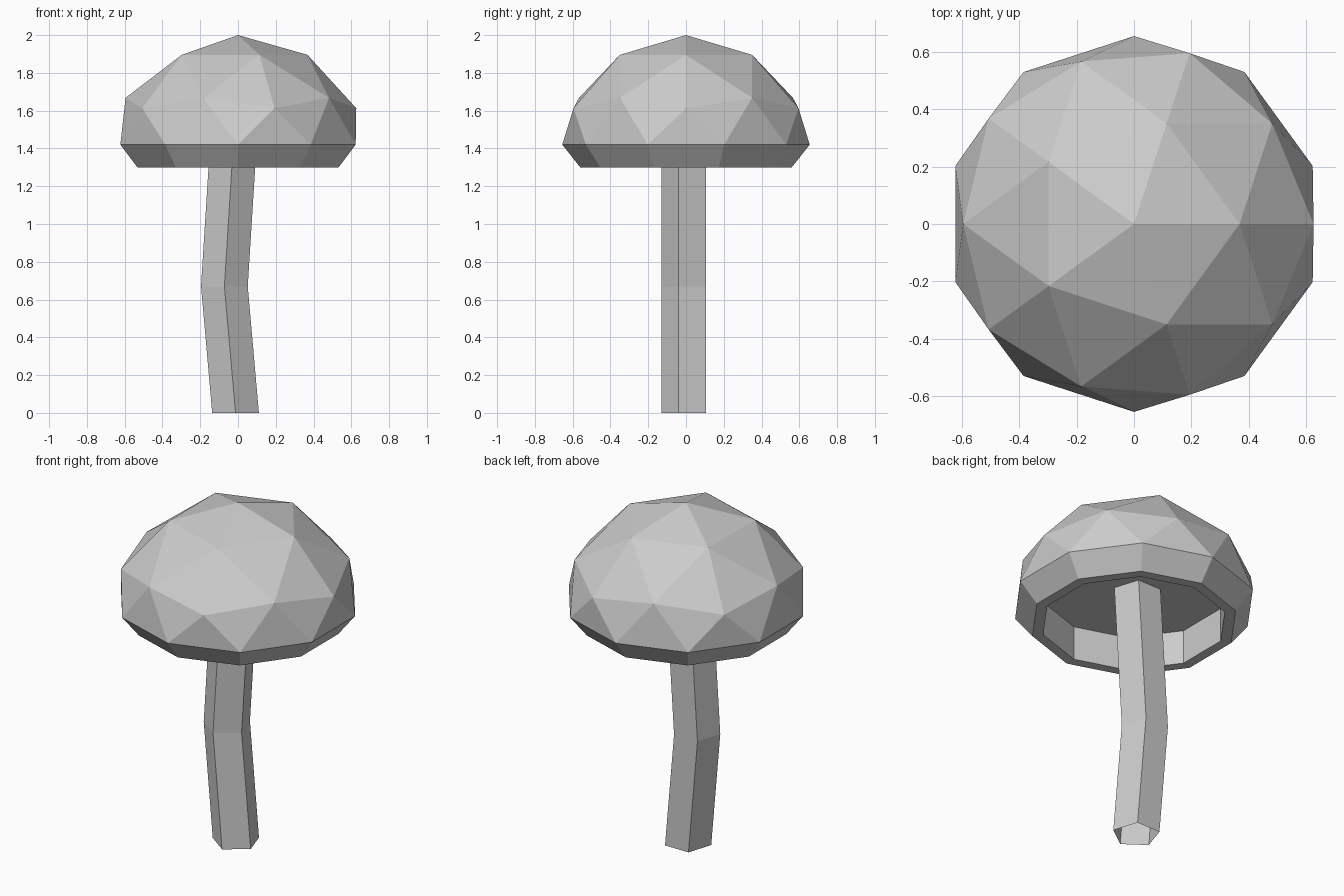
import bpy
import bmesh
from math import cos, sin, radians

cube = bpy.data.objects.get("Cube")
if cube:
    bpy.data.objects.remove(cube, do_unlink=True)

grey = bpy.data.materials.new("plain_grey")
grey.use_nodes = True
GREY = (0.6, 0.6, 0.6, 1.0)
grey.diffuse_color = GREY
grey.node_tree.nodes["Principled BSDF"].inputs["Base Color"].default_value = GREY


def finish(bm, name):
    """Turn a bmesh into a flat-shaded object."""
    mesh = bpy.data.meshes.new(name)
    bm.to_mesh(mesh)
    bm.free()
    mesh.materials.append(grey)
    obj = bpy.data.objects.new(name, mesh)
    bpy.context.collection.objects.link(obj)
    return obj


def place_ring(verts, radius, z):
    """Move verts to a given radius and height, keeping their angle."""
    for v in verts:
        direction = v.co.xy.normalized() * radius
        v.co = (direction.x, direction.y, z)


# Cap: upper half of an icosphere with a chamfered rim and a hollow underside
BASE = 1.3
bm = bmesh.new()
bmesh.ops.create_icosphere(bm, subdivisions=2, radius=0.7)
bmesh.ops.delete(bm, geom=[v for v in bm.verts if v.co.z < -0.01], context="VERTS")
for v in bm.verts:
    v.co.z += BASE
edges = [e for e in bm.edges if e.is_boundary]
place_ring({v for e in edges for v in e.verts}, 0.655, 1.42)
for radius, z in [(0.56, BASE), (0.5, BASE), (0.5, 1.5)]:
    geom = bmesh.ops.extrude_edge_only(bm, edges=edges)["geom"]
    edges = [g for g in geom if isinstance(g, bmesh.types.BMEdge)]
    place_ring([g for g in geom if isinstance(g, bmesh.types.BMVert)], radius, z)
bmesh.ops.contextual_create(bm, geom=edges)
bmesh.ops.recalc_face_normals(bm, faces=bm.faces)
finish(bm, "cap")

# Stem: bent five-sided tube, open at the base
SIDES = 5
bm = bmesh.new()
rings = []
for x, z in [(-0.013, 0), (-0.072, 0.67), (-0.02, 1.5)]:
    angles = [radians(-90 + 360 * i / SIDES) for i in range(SIDES)]
    rings.append([bm.verts.new((x + 0.13 * cos(a), 0.13 * sin(a), z)) for a in angles])
for low, high in zip(rings, rings[1:]):
    for i in range(SIDES):
        j = (i + 1) % SIDES
        bm.faces.new((low[i], low[j], high[j], high[i]))
finish(bm, "stem")
